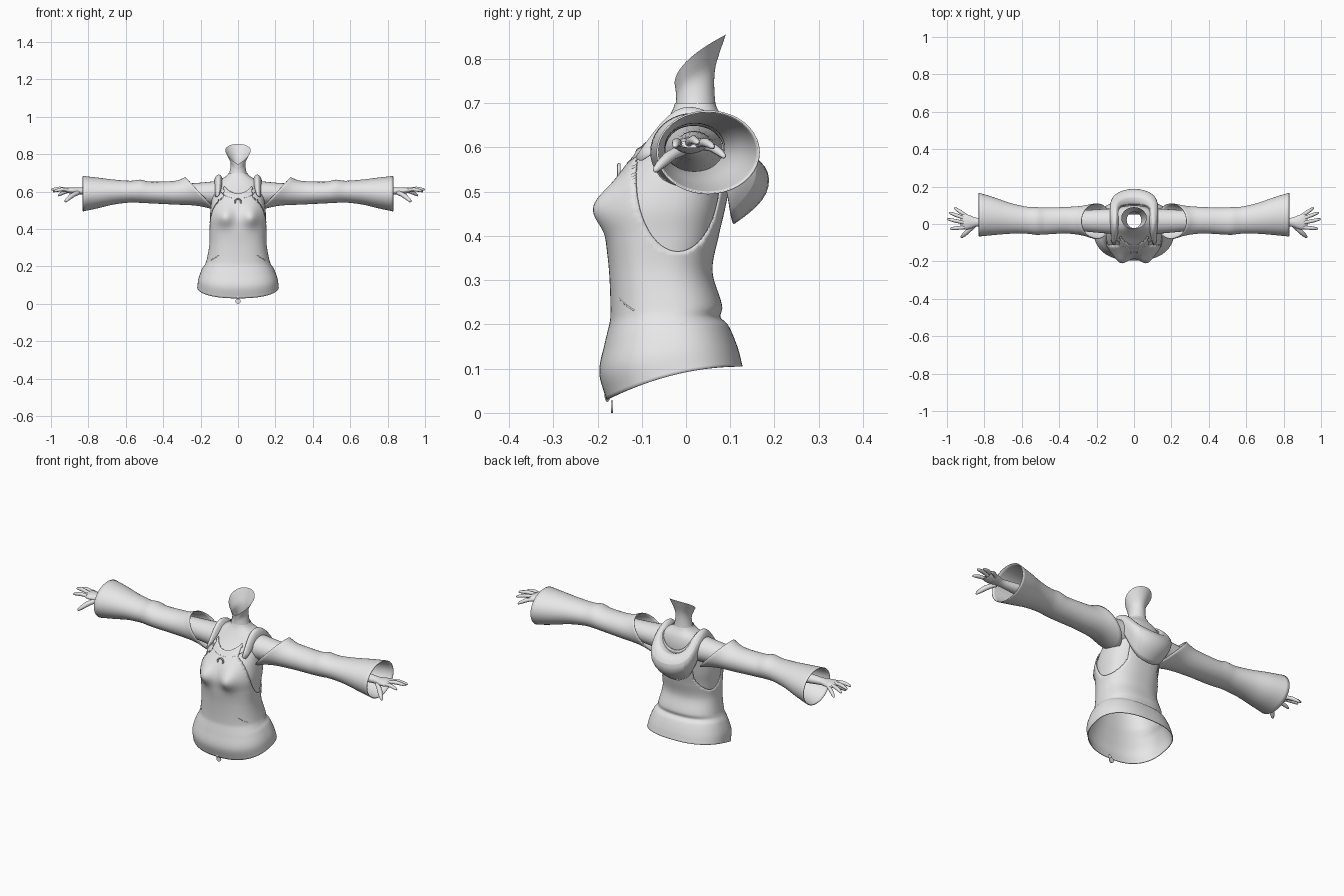
import bpy, bmesh
from math import sin, cos, pi, exp
from mathutils import Vector

cube = bpy.data.objects.get("Cube")
if cube:
    bpy.data.objects.remove(cube)

grey = bpy.data.materials.new("plain grey")
grey.use_nodes = True
grey.diffuse_color = (.8, .8, .8, 1)
grey.node_tree.nodes["Principled BSDF"].inputs["Base Color"].default_value = (.8, .8, .8, 1)


def sample(table, key):
    """Smooth interpolation of table rows by their first column."""
    i = 0
    while i < len(table) - 2 and key > table[i + 1][0]:
        i += 1
    a, b = table[i], table[i + 1]
    p, q = table[max(i - 1, 0)], table[min(i + 2, len(table) - 1)]
    h = b[0] - a[0]
    t = min(max((key - a[0]) / h, 0), 1)
    row = []
    for k in range(1, len(a)):
        m = (b[k] - p[k]) / (b[0] - p[0]) * h
        n = (q[k] - a[k]) / (q[0] - a[0]) * h
        row.append((1 + 2*t) * (1-t)**2 * a[k] + t * (1-t)**2 * m
                   + t*t * (3 - 2*t) * b[k] + t*t * (t-1) * n)
    return row


def finish(obj, mirror=False, thick=0, subdiv=0):
    obj.data.materials.append(grey)
    if subdiv:
        obj.modifiers.new("Subdivision", 'SUBSURF').levels = subdiv
        obj.modifiers["Subdivision"].render_levels = subdiv
    if thick:
        mod = obj.modifiers.new("Thickness", 'SOLIDIFY')
        mod.thickness, mod.offset = thick, 0
    if mirror:
        obj.modifiers.new("Mirror", 'MIRROR')
    bpy.ops.object.select_all(action='DESELECT')
    obj.select_set(True)
    bpy.context.view_layer.objects.active = obj
    bpy.ops.object.shade_smooth_by_angle(angle=.8)
    return obj


def loft(name, rings, closed=True, cap=False, trim=None, **kw):
    """Skin a list of point rings with quads."""
    bm = bmesh.new()
    rows = [[bm.verts.new(p) for p in ring] for ring in rings]
    n = len(rows[0])
    for a, b in zip(rows, rows[1:]):
        for i in range(n if closed else n - 1):
            j = (i + 1) % n
            bm.faces.new((a[i], a[j], b[j], b[i]))
    if cap:
        bm.faces.new(rows[0])
        bm.faces.new(rows[-1])
    if trim:
        trim(bm)
    bmesh.ops.recalc_face_normals(bm, faces=bm.faces)
    mesh = bpy.data.meshes.new(name)
    bm.to_mesh(mesh)
    bm.free()
    obj = bpy.data.objects.new(name, mesh)
    bpy.context.collection.objects.link(obj)
    return finish(obj, **kw)


def angles(n):
    return [2 * pi * i / n for i in range(n)]


def spread(a, b, n):
    return [a + (b - a) * i / (n - 1) for i in range(n)]


def tube(name, pts, radius):
    curve = bpy.data.curves.new(name, 'CURVE')
    curve.dimensions = '3D'
    curve.bevel_depth, curve.bevel_resolution = radius, 1
    line = curve.splines.new('POLY')
    line.points.add(len(pts) - 1)
    for point, p in zip(line.points, pts):
        point.co = (*p, 1)
    obj = bpy.data.objects.new(name, curve)
    bpy.context.collection.objects.link(obj)
    curve.materials.append(grey)
    return obj


# Torso profile: height, half width, front y, back y
TORSO = [(.105, .21, -.172, .12), (.15, .203, -.188, .108), (.2, .182, -.175, .086),
         (.215, .17, -.17, .07), (.24, .16, -.163, .074), (.32, .145, -.166, .052),
         (.4, .146, -.174, .066), (.46, .15, -.175, .08), (.52, .145, -.155, .092),
         (.57, .138, -.12, .098), (.62, .125, -.075, .098), (.66, .1, -.045, .088),
         (.685, .06, -.03, .072), (.7, .05, -.025, .066)]


def squash(v, p=.83):
    return abs(v) ** p * (1 if v > 0 else -1)


def torso(z, a, off=0):
    w, front, back = sample(TORSO, z)
    n = squash(sin(a))
    x = (w + off) * squash(cos(a))
    y = (front + back) / 2 + n * ((back - front) / 2 + off)
    if n < 0:
        y -= .035 * exp(-((abs(x) - .07) / .042)**2 - ((z - .465) / .05)**2) * min(1, -2 * n)
    fade = max(0, 1 - (z - .105) / .2)
    return Vector((x, y, z - .075 * ((1 - n) / 2)**2 * fade))


def cut_openings(bm):
    """Cut the neckline and both armholes, then even out the edges."""
    neck, arm = Vector((0, 0, .69)), Vector((0, -.018, .53))

    def neck_d(p):
        return ((p.x / .09)**2 + ((p.z - neck.z) / .1)**2) ** .5

    def arm_d(p):
        return (((p.y - arm.y) / .095)**2 + ((p.z - arm.z) / .165)**2) ** .5 if abs(p.x) > .08 else 9
    inside = [v for v in bm.verts if neck_d(v.co) < 1 or arm_d(v.co) < 1]
    bmesh.ops.delete(bm, geom=inside, context='VERTS')
    for v in bm.verts:
        if v.is_boundary:
            d, e = neck_d(v.co), arm_d(v.co)
            if d < 1.12:
                v.co.x /= d
                v.co.z = neck.z + (v.co.z - neck.z) / d
            elif e < 1.12:
                v.co.y = arm.y + (v.co.y - arm.y) / e
                v.co.z = arm.z + (v.co.z - arm.z) / e


loft("body", [[torso(z, a) for a in angles(64)] for z in spread(.33, .7, 36)])
loft("vest", [[torso(z, a, .006) for a in angles(112)] for z in spread(.105, .7, 96)],
     trim=cut_openings, thick=.004)

# Neck, with a slanted open rim: step, half width, front y, back y
NECK = [(0, .056, -.028, .07), (.35, .042, -.024, .064), (.6, .04, -.022, .066),
        (.85, .056, -.024, .08), (1, .068, -.026, .09)]
rings = []
for t in spread(0, 1, 14):
    w, front, back = sample(NECK, t)
    ring = []
    for a in angles(40):
        n = sin(a)
        top = .745 + .11 * ((n + 1) / 2) ** .55
        ring.append((w * cos(a), (front + back) / 2 + n * (back - front) / 2, .665 + t * (top - .665)))
    rings.append(ring)
loft("neck", rings)

# Hood and its front bands: inner rim, crest, outer, low and bottom edge
HOOD = [[(0, .1, .55), (0, .15, .58), (0, .205, .54), (0, .19, .47), (0, .11, .42)],
        [(.07, .09, .59), (.085, .125, .61), (.12, .17, .56), (.11, .16, .5), (.08, .1, .445)],
        [(.08, .06, .65), (.095, .07, .685), (.13, .09, .64), (.13, .1, .59), (.12, .09, .53)],
        [(.08, .02, .66), (.095, .015, .7), (.12, .02, .69), (.13, .025, .66), (.128, .04, .62)],
        [(.083, -.03, .65), (.095, -.035, .69), (.11, -.035, .685), (.122, -.03, .66), (.122, -.02, .63)],
        [(.1, -.1, .58), (.104, -.112, .58), (.11, -.113, .575), (.117, -.105, .57), (.12, -.095, .57)]]
left = [[(-x, y, z) for x, y, z in row] for row in HOOD[:0:-1]]
loft("hood", left + HOOD, closed=False, thick=.005, subdiv=2)


def limb(table, xs, count, slant=False):
    rings = []
    for x in xs:
        lean, zc, rz, yc, ry = sample(table, x)
        rings.append([(x + lean * sin(a), yc + ry * cos(a), zc + rz * sin(a)) for a in angles(count)])
    return rings


# Wide sleeves: x, lean of the opening, centre z, radius z, centre y, radius y
SLEEVE = [(.2, .08, .59, .086, .015, .094), (.27, .055, .592, .066, .018, .078),
          (.36, .02, .593, .06, .02, .069), (.48, 0, .596, .056, .016, .07),
          (.52, 0, .602, .06, .016, .072), (.57, 0, .6, .056, .02, .07),
          (.66, 0, .598, .064, .03, .08), (.75, 0, .593, .08, .042, .099),
          (.83, 0, .589, .093, .05, .115)]
loft("sleeve", limb(SLEEVE, spread(.2, .83, 40), 40), mirror=True, thick=.004)

# Arms and palms
ARM = [(.09, 0, .592, .068, .015, .07), (.2, 0, .592, .056, .016, .062),
       (.35, 0, .594, .046, .018, .05), (.55, 0, .6, .036, .018, .04),
       (.75, 0, .602, .025, .014, .03), (.84, 0, .603, .018, .01, .023),
       (.88, 0, .605, .018, .01, .037), (.91, 0, .607, .014, .012, .042),
       (.927, 0, .607, .007, .013, .032)]
loft("arm", limb(ARM, spread(.09, .927, 50), 24), mirror=True)

# Fingers: base, tip
FINGERS = {"index_finger": [(.905, -.018, .609), (.985, -.025, .602)],
           "middle_finger": [(.91, .007, .612), (1, .027, .61)],
           "ring_finger": [(.905, .03, .609), (.99, .062, .6)],
           "little_finger": [(.895, .042, .603), (.962, .088, .578)],
           "thumb": [(.855, -.008, .595), (.925, -.072, .546)]}
for name, (base, tip) in FINGERS.items():
    base, tip = Vector(base), Vector(tip)
    side = (tip - base).cross(Vector((0, 0, 1))).normalized()
    up = side.cross(tip - base).normalized()
    size = .013 if name == "thumb" else .01
    rings = []
    for t, r in ((0, 1), (.3, .95), (.5, 1), (.8, .8), (.95, .55), (1, .15)):
        mid = base.lerp(tip, t) + up * .006 * sin(pi * t)
        rings.append([mid + size * r * (side * cos(a) + up * sin(a)) for a in angles(10)])
    loft(name, rings, cap=True, mirror=True)

# Necklace
tube("necklace_chain", [torso(.565 + .075 * k * k, -pi / 2 + k, .007) for k in spread(-1.1, 1.1, 25)], .002)
y = torso(.545, -pi / 2).y - .012
bpy.ops.mesh.primitive_torus_add(location=(0, y, .545), rotation=(pi / 2, 0, 0), major_radius=.016,
                                 minor_radius=.004, major_segments=24, minor_segments=8)
bpy.context.object.name = "pendant_ring"
finish(bpy.context.object)

# Pocket slits
for sign, side in ((1, "left"), (-1, "right")):
    pts = [torso(.27 - .025 * t, -pi / 2 + sign * (.62 + .42 * t), .007) for t in spread(0, 1, 9)]
    tube(side + "_pocket_slit", pts, .002)

# Zip slider and pull at the front hem
bpy.ops.mesh.primitive_uv_sphere_add(segments=12, ring_count=8, radius=.01, location=(0, -.178, .038))
slider = bpy.context.object
slider.name, slider.scale = "zip_slider", (.8, .6, 1.3)
finish(slider)
bpy.ops.mesh.primitive_cylinder_add(vertices=20, radius=.014, depth=.004, location=(0, -.167, .014),
                                    rotation=(pi / 2, 0, 0))
bpy.context.object.name = "zip_pull"
finish(bpy.context.object)
